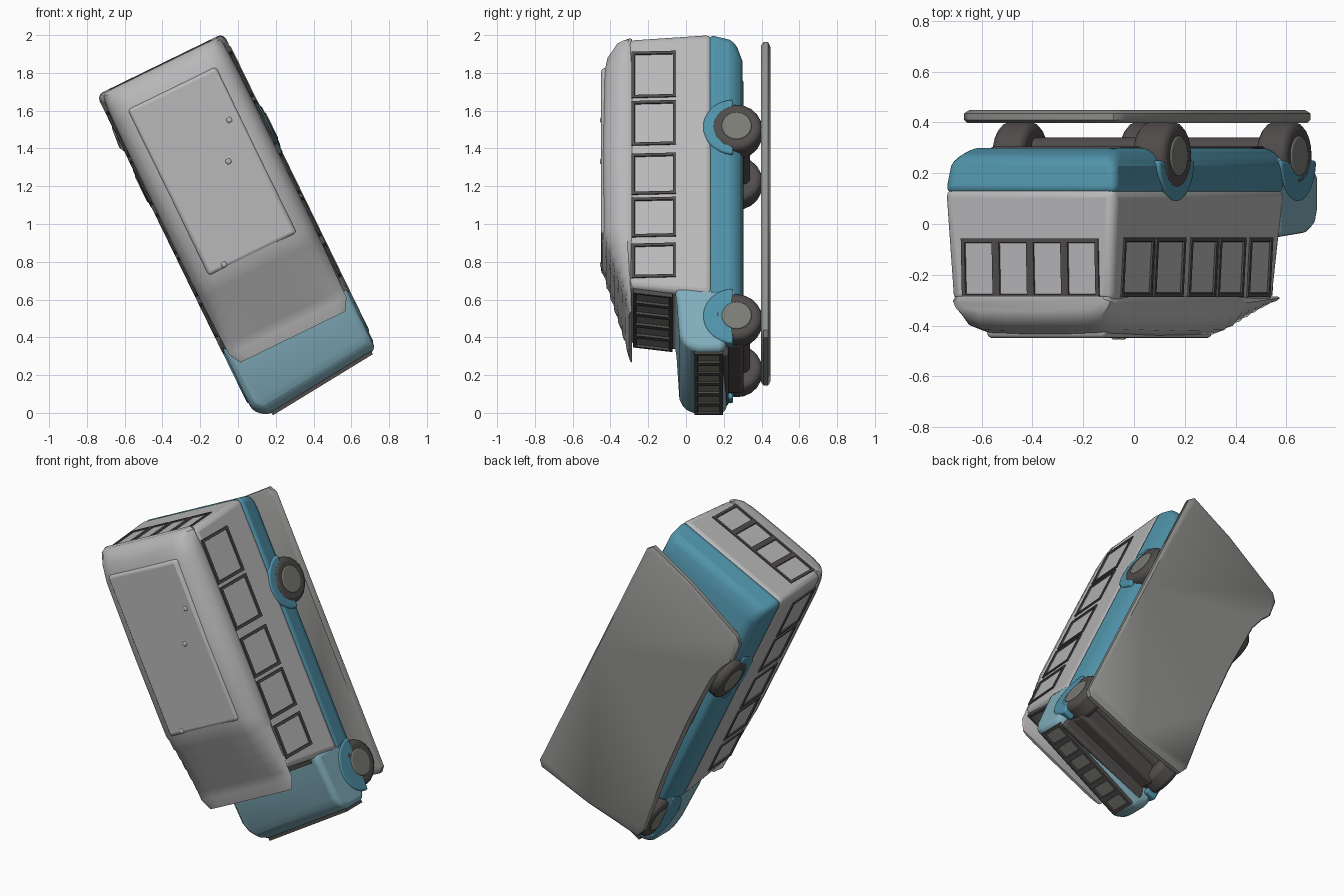
import bpy, bmesh, math
from mathutils import Matrix, Vector

if "Cube" in bpy.data.objects:
    bpy.data.objects.remove(bpy.data.objects["Cube"])

# van frame: x = width, y = towards rear, z = roof; tipped so the roof faces -y
A = math.radians(26)
C, S = math.cos(A), math.sin(A)
TIP = Matrix(((C, -S, 0, 0), (0, 0, -1, 0), (S, C, 0, 1), (0, 0, 0, 1)))


def mat(name, r, g, b):
    m = bpy.data.materials.new(name)
    m.diffuse_color = (r, g, b, 1)
    m.use_nodes = True
    m.node_tree.nodes["Principled BSDF"].inputs["Base Color"].default_value = m.diffuse_color
    return m


BLUE = mat("blue_paint", .08, .29, .40)
SKY = mat("hood_blue", .22, .42, .50)
PALE = mat("pale_grey", .48, .48, .49)
DARK = mat("dark_trim", .08, .072, .07)
GLASS = mat("dusty_glass", .2, .2, .18)
STONE = mat("base_grey", .28, .28, .27)


def finish(name, bm, mats, bevel=0, seg=3):
    bmesh.ops.recalc_face_normals(bm, faces=bm.faces)
    me = bpy.data.meshes.new(name)
    bm.to_mesh(me)
    bm.free()
    ob = bpy.data.objects.new(name, me)
    bpy.context.collection.objects.link(ob)
    for m in mats:
        me.materials.append(m)
    ob.matrix_world = TIP
    if bevel:
        b = ob.modifiers.new("bevel", 'BEVEL')
        b.width, b.segments, b.limit_method = bevel, seg, 'ANGLE'
    for o in bpy.context.selected_objects:
        o.select_set(False)
    ob.select_set(True)
    bpy.context.view_layer.objects.active = ob
    bpy.ops.object.shade_smooth_by_angle(angle=math.radians(40))
    return ob


def loft(name, rings, m, bevel=0):
    bm = bmesh.new()
    rs = [[bm.verts.new(p) for p in r] for r in rings]
    n = len(rs[0])
    for a, b in zip(rs, rs[1:]):
        for i in range(n):
            j = (i + 1) % n
            bm.faces.new((a[i], a[j], b[j], b[i]))
    bm.faces.new(rs[0])
    bm.faces.new(rs[-1])
    return finish(name, bm, [m], bevel)


def rect_ring(x, y0, y1, z):
    return [(-x, y0, z), (x, y0, z), (x, y1, z), (-x, y1, z)]


def block(name, x0, x1, y0, y1, z0, z1, m, bevel=.02):
    return loft(name, [[(x0, y0, z), (x1, y0, z), (x1, y1, z), (x0, y1, z)] for z in (z0, z1)], m, bevel)


def window(name, centre, right, up, w, h, panes=1, proud=.01, sink=.012):
    """Framed panel with sunken panes; outward direction is right x up."""
    c, r, u = Vector(centre), Vector(right).normalized(), Vector(up).normalized()
    n = r.cross(u)
    bm = bmesh.new()
    cell = w / panes
    for k in range(panes):
        o = c + r * (-w / 2 + cell * (k + .5))
        q = [(-1, -1), (1, -1), (1, 1), (-1, 1)]
        lo, hi = ([bm.verts.new(o + r * (a * cell / 2) + u * (b * h / 2) + n * d) for a, b in q]
                  for d in (-.03, proud))
        bm.faces.new(lo[::-1])
        for i in range(4):
            bm.faces.new((lo[i], lo[(i + 1) % 4], hi[(i + 1) % 4], hi[i]))
        f = bm.faces.new(hi)
        f.normal_update()
        bmesh.ops.inset_region(bm, faces=[f], thickness=.022, depth=0, use_boundary=True)
        bmesh.ops.inset_region(bm, faces=[f], thickness=.004, depth=-sink, use_boundary=True)
        f.material_index = 1
    return finish(name, bm, [DARK, GLASS])


def cyl(name, x0, x1, y, z, r, m, sides=32, bevel=0, arc=math.tau):
    step = arc / (sides if arc > 4 else sides - 1)

    def ring(x):
        return [(x, y + r * math.cos(t * step), z + r * math.sin(t * step)) for t in range(sides)]
    return loft(name, [ring(x0), ring(x1)], m, bevel)


# body shell
loft("lower_body", [rect_ring(.31, -.60, .82, -.30), rect_ring(.36, -.60, .915, -.26),
                    rect_ring(.377, -.60, .943, -.12)], BLUE, .035)
loft("upper_body", [rect_ring(.375, -.60, .943, -.14), rect_ring(.350, -.54, .922, .31)], PALE, .035)

# hood, its nose slightly skewed
prof = [(-.55, .06), (-.62, .05), (-.85, .035), (-.92, .005), (-.945, -.06),
        (-.945, -.18), (-.93, -.21), (-.55, -.27)]
loft("hood", [[(x, y + (d if y < -.8 else 0), z) for y, z in prof]
              for x, d in ((-.365, .02), (-.30, -.035), (.366, .028))], SKY, .03)

# roof: rounded crown that steps down into a thin front visor
stations = [(.935, .325, .34), (.918, .345, .38), (.86, .352, .42), (.76, .357, .44),
            (.3, .359, .448), (-.18, .359, .443)]
for i in range(6):
    z = .434 - .021 * i
    y = -.20 - .068 * i
    stations += [(y - .008, .357 - .002 * i, z - .004), (y - .06, .356 - .002 * i, z - .01)]
stations.append((-.665, .31, .303))
rings = []
for y, hw, top in stations:
    base = .285
    d = top - base
    half = [(hw - .01, base), (hw, base + .2 * d), (hw * .96, base + .5 * d),
            (hw * .86, base + .83 * d), (hw * .68, base + .97 * d), (hw * .3, top)]
    rings.append([(x, y, z) for x, z in half] + [(-x, y, z) for x, z in half[::-1]])
loft("roof", rings, PALE)
block("roof_panel", -.26, .26, -.18, .80, .40, .449, PALE, .02)
for x, y in ((.2, .515), (.1, .32), (-.16, -.16)):
    block("roof_stud", x - .015, x + .015, y - .015, y + .015, .43, .455, PALE, .01)

# side windows, both sides
spans = [(-.49, -.29), (-.25, -.02), (.0, .24), (.29, .55), (.57, .84)]
for s in (1, -1):
    for a, b in spans:
        window("side_window", (s * .358, (a + b) / 2, .17), (0, s, 0), (-s * .055, 0, 1), b - a, .235, 1, .007)

# rear window, windscreen, grille
window("rear_window", (0, .928, .175), (-1, 0, 0), (0, -.046, 1), .60, .235, 4, .007)
window("windscreen", (0, -.565, .175), (1, 0, 0), (0, .13, 1), .66, .21, 5, .015)
window("grille", (.03, -.948, -.12), (1, .095, 0), (0, 0, 1), .62, .15, 6, .014, .009)
block("front_bumper", -.30, .32, -.93, -.84, -.225, -.19, DARK, .015)

# wheels, hubs, half-round arches, axles
for y, out, tag in ((-.72, .372, "front"), (.39, .386, "rear")):
    for s in (1, -1):
        o = out if s > 0 else out - .01
        cyl(tag + "_arch", s * .30, s * max(o - .006, .372), y, -.25, .16, BLUE, 24, .012, math.pi)
        cyl(tag + "_wheel", s * .24, s * o, y, -.268, .135, DARK, 20, .03)
        cyl(tag + "_hub", s * (o - .02), s * (o + .005), y, -.268, .08, GLASS, 20, .008)
    cyl(tag + "_axle", -.26, .26, y, -.30, .04, DARK, 12)
block("underbody", -.29, .29, -.86, .72, -.305, -.20, DARK, .02)

# ground slab under the wheels
slab = [(.35, -.84), (.378, -.81), (.378, .10), (.378, .86), (.35, .90), (.05, .87), (-.34, .79),
        (-.378, .75), (-.388, .64), (-.36, .58), (-.33, .47), (-.32, .1), (-.335, -.3),
        (-.372, -.72), (-.35, -.78), (0, -.825)]
loft("ground_slab", [[(x * k, y * k, z) for x, y in slab]
                     for z, k in ((-.448, .97), (-.435, 1), (-.41, 1), (-.397, .98))], STONE)
